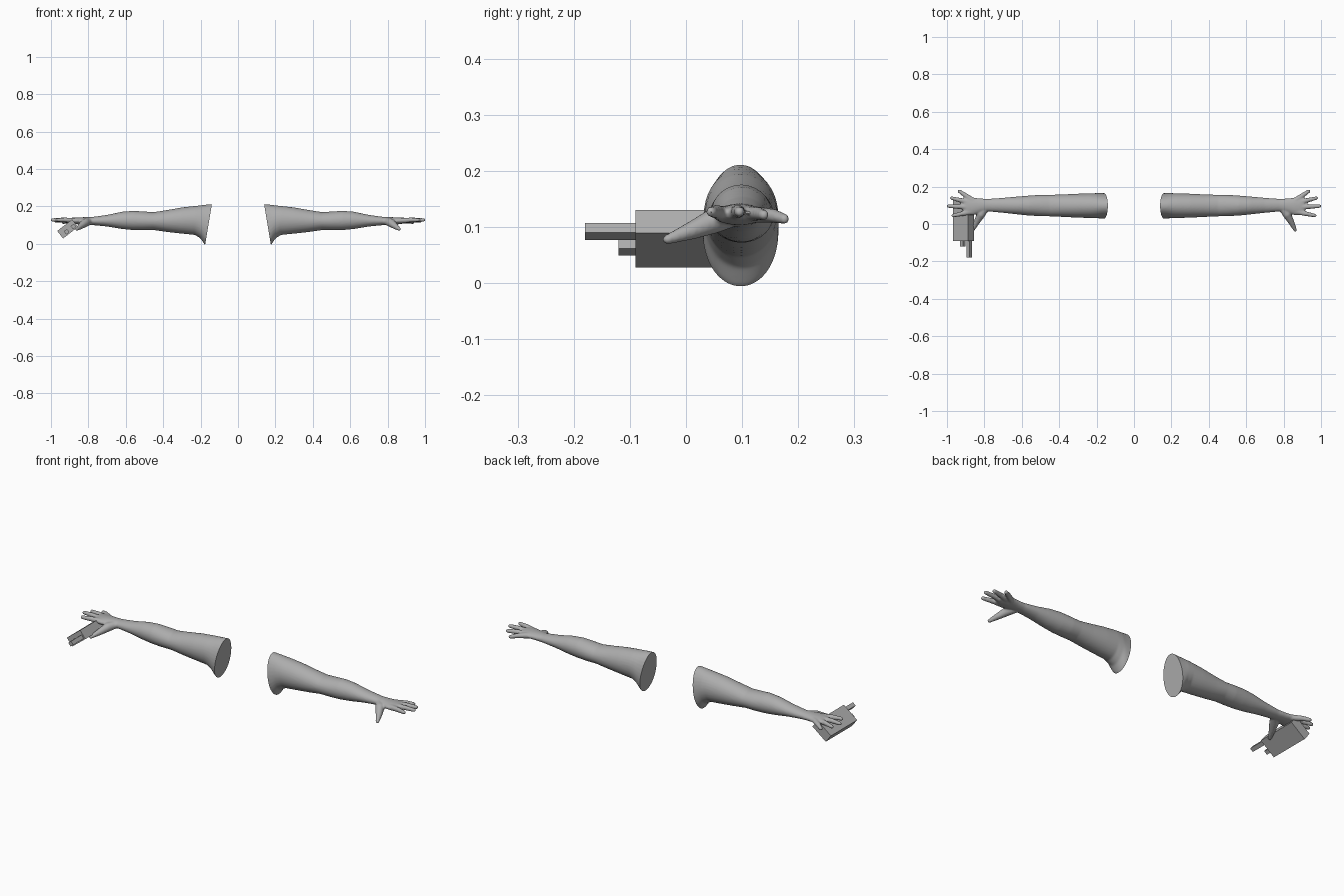
import bpy, bmesh, math
from mathutils import Vector, Matrix

cube = bpy.data.objects.get("Cube")
if cube:
    bpy.data.objects.remove(cube, do_unlink=True)

grey = bpy.data.materials.new("plain grey")
grey.use_nodes = True
GREY = (0.42, 0.42, 0.42, 1)
grey.diffuse_color = GREY
grey.node_tree.nodes["Principled BSDF"].inputs["Base Color"].default_value = GREY

SIDES = 32


def new_object(name, bm):
    mesh = bpy.data.meshes.new(name)
    bmesh.ops.recalc_face_normals(bm, faces=bm.faces[:])
    bm.to_mesh(mesh)
    bm.free()
    obj = bpy.data.objects.new(name, mesh)
    bpy.context.collection.objects.link(obj)
    mesh.materials.append(grey)
    return obj


def skin_rings(bm, rings):
    """Join a list of point rings into a closed tube."""
    loops = [[bm.verts.new(p) for p in ring] for ring in rings]
    for a, b in zip(loops, loops[1:]):
        for i in range(len(a)):
            j = (i + 1) % len(a)
            bm.faces.new((a[i], a[j], b[j], b[i]))
    bm.faces.new(loops[0])
    bm.faces.new(loops[-1])


def limb(bm, sections):
    """Oval sections across x: (x, y low, y high, z low, z high)."""
    rings = []
    for x, y0, y1, z0, z1 in sections:
        ring = []
        for i in range(SIDES):
            a = math.tau * i / SIDES
            ring.append((x, (y0 + y1) / 2 + math.cos(a) * (y1 - y0) / 2,
                         (z0 + z1) / 2 + math.sin(a) * (z1 - z0) / 2))
        rings.append(ring)
    skin_rings(bm, rings)


def digit(bm, points, radii):
    """Round tapering finger through the points, with a domed tip."""
    pts = [Vector(p) for p in points]
    end = (pts[-1] - pts[-2]).normalized()
    r = radii[-1]
    stations = list(zip(pts, radii))
    stations[-1] = (pts[-1] - end * r, r)
    stations += [(pts[-1] - end * r * (1 - math.sin(a)), r * math.cos(a))
                 for a in (0.5, 1.0, 1.4)]
    rings = []
    for i, (p, rad) in enumerate(stations):
        d = stations[min(i + 1, len(stations) - 1)][0] - stations[max(i - 1, 0)][0]
        u = d.cross(Vector((0, 0, 1))).normalized()
        v = u.cross(d).normalized()
        rings.append([p + rad * (u * math.cos(math.tau * k / 16) + v * math.sin(math.tau * k / 16))
                      for k in range(16)])
    skin_rings(bm, rings)


# Left arm: shoulder flare, upper arm, elbow, forearm, wrist, palm
bm = bmesh.new()
limb(bm, [
    (0.08, 0.028, 0.165, -0.06, 0.215),
    (0.15, 0.029, 0.165, -0.03, 0.211),
    (0.18, 0.030, 0.165, -0.002, 0.208),
    (0.20, 0.031, 0.165, 0.028, 0.205),
    (0.23, 0.032, 0.164, 0.047, 0.202),
    (0.30, 0.034, 0.162, 0.054, 0.194),
    (0.38, 0.038, 0.158, 0.063, 0.180),
    (0.45, 0.041, 0.156, 0.073, 0.169),
    (0.50, 0.042, 0.156, 0.072, 0.172),
    (0.56, 0.045, 0.152, 0.073, 0.176),
    (0.62, 0.051, 0.147, 0.079, 0.171),
    (0.70, 0.060, 0.140, 0.092, 0.154),
    (0.78, 0.067, 0.134, 0.100, 0.143),
    (0.82, 0.060, 0.136, 0.102, 0.142),
    (0.86, 0.047, 0.142, 0.104, 0.141),
    (0.89, 0.046, 0.143, 0.109, 0.139),
    (0.912, 0.056, 0.138, 0.114, 0.135),
])

# Fingers and thumb
for base_y, tip in ((0.126, (0.942, 0.181, 0.113)), (0.111, (0.985, 0.141, 0.121)),
                    (0.089, (1.002, 0.096, 0.127)), (0.067, (0.977, 0.043, 0.127))):
    base = Vector((0.862, base_y, 0.122))
    tip = Vector(tip)
    middle = base.lerp(tip, 0.55) + Vector((0, 0, 0.003))
    digit(bm, (base, middle, tip), (0.015, 0.0125, 0.0095))
digit(bm, ((0.79, 0.088, 0.120), (0.818, 0.052, 0.112), (0.842, 0.008, 0.093),
           (0.866, -0.041, 0.075)), (0.018, 0.023, 0.016, 0.009))
left_arm = new_object("left_arm", bm)

# Blend the fingers into the palm
remesh = left_arm.modifiers.new("blend", 'REMESH')
remesh.mode = 'VOXEL'
remesh.voxel_size = 0.0045
smooth = left_arm.modifiers.new("soften", 'SMOOTH')
smooth.factor = 0.5
smooth.iterations = 5
bpy.context.view_layer.objects.active = left_arm
left_arm.select_set(True)
for name in ("blend", "soften"):
    bpy.ops.object.modifier_apply(modifier=name)

# Slanted flat cut at the shoulder
bm = bmesh.new()
bm.from_mesh(left_arm.data)
cut = bmesh.ops.bisect_plane(bm, geom=bm.verts[:] + bm.edges[:] + bm.faces[:],
                             plane_co=(0.1575, 0, 0.105), plane_no=(0.21, 0, 0.035),
                             clear_inner=True)
rim = [e for e in cut["geom_cut"] if isinstance(e, bmesh.types.BMEdge)]
bmesh.ops.contextual_create(bm, geom=rim)
bm.to_mesh(left_arm.data)

# Right arm is the mirror of the left
bmesh.ops.scale(bm, vec=(-1, 1, 1), verts=bm.verts[:])
right_arm = new_object("right_arm", bm)

right_arm.select_set(True)
bpy.ops.object.shade_smooth_by_angle(angle=math.radians(45))

# Boxy hand-held device, tilted about its length
TILT = Matrix.Translation((-0.911, 0, 0.079)) @ Matrix.Rotation(-math.radians(37.8), 4, 'Y')
for name, along, across, width, height, y0, y1 in (
        ("device_body", 0, 0, 0.101, 0.051, -0.09, 0.135),
        ("device_barrel", 0.0325, -0.0085, 0.021, 0.0215, -0.18, -0.08),
        ("device_lower_rod", -0.0135, -0.0085, 0.021, 0.0215, -0.12, -0.08)):
    bm = bmesh.new()
    bmesh.ops.create_cube(bm, size=1)
    bmesh.ops.scale(bm, vec=(width, y1 - y0, height), verts=bm.verts[:])
    bmesh.ops.translate(bm, vec=(along, (y0 + y1) / 2, across), verts=bm.verts[:])
    bmesh.ops.transform(bm, matrix=TILT, verts=bm.verts[:])
    new_object(name, bm)
